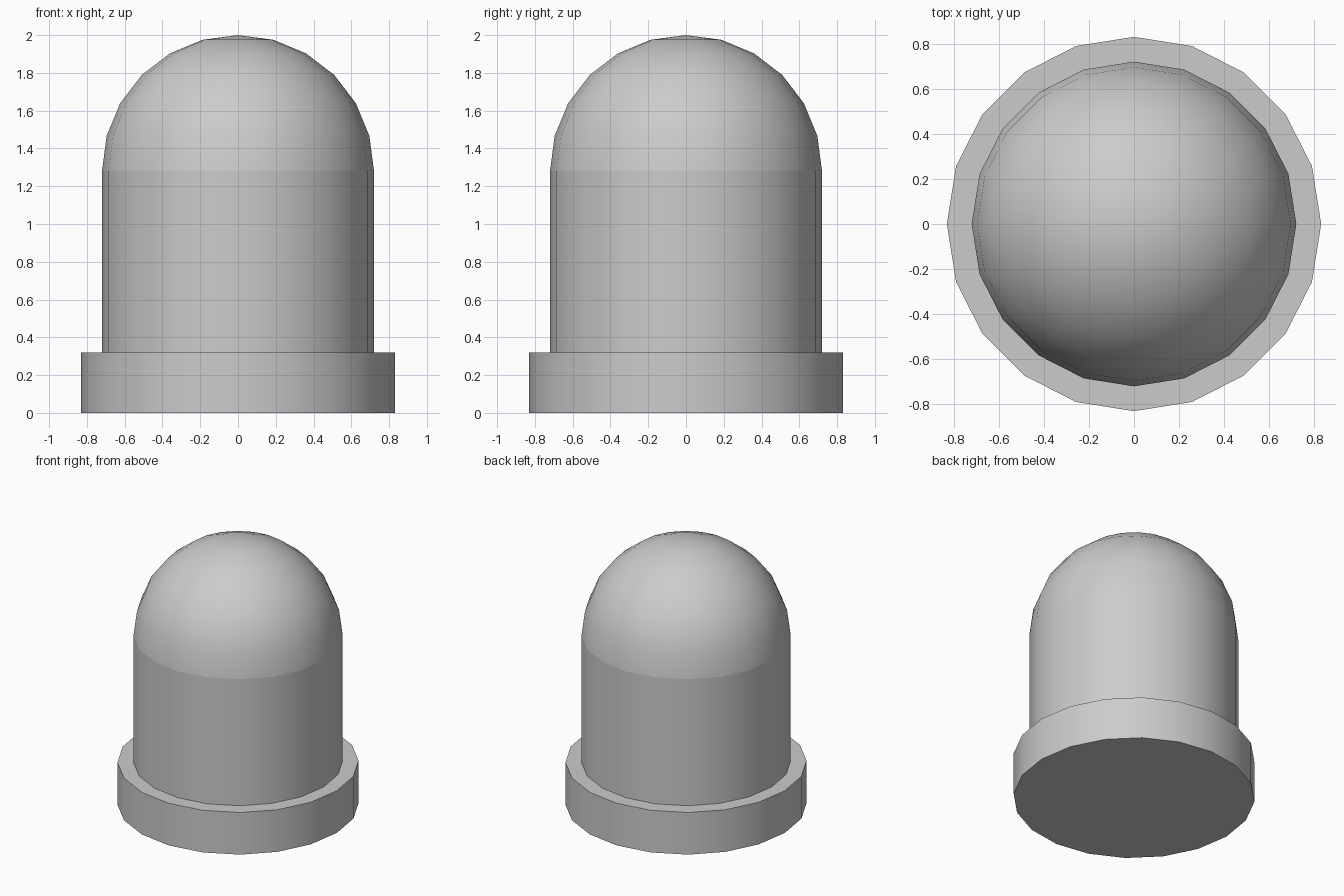
import bpy
import bmesh
from math import sin, cos, pi, radians

SIDES = 20
BASE_RADIUS, BASE_TOP = 0.83, 0.32
BODY_RADIUS, DOME_START = 0.72, 1.28
DOME_RINGS = 6

cube = bpy.data.objects.get("Cube")
if cube:
    bpy.data.objects.remove(cube, do_unlink=True)

grey = bpy.data.materials.new("light_grey")
grey.use_nodes = True
grey.diffuse_color = (0.6, 0.6, 0.6, 1)
grey.node_tree.nodes["Principled BSDF"].inputs["Base Color"].default_value = grey.diffuse_color


def lathe(name, profile, bottom_cap=False, top_cap=False, pole=None):
    """Stack rings from (radius, height) pairs, optionally closing the ends."""
    bm = bmesh.new()
    rings = [[bm.verts.new((r * cos(2 * pi * i / SIDES), r * sin(2 * pi * i / SIDES), z))
              for i in range(SIDES)] for r, z in profile]
    for low, high in zip(rings, rings[1:]):
        for i in range(SIDES):
            j = (i + 1) % SIDES
            bm.faces.new((low[i], low[j], high[j], high[i]))
    if bottom_cap:
        bm.faces.new(rings[0][::-1])
    if top_cap:
        bm.faces.new(rings[-1])
    if pole is not None:
        tip = bm.verts.new((0, 0, pole))
        for i in range(SIDES):
            bm.faces.new((rings[-1][i], rings[-1][(i + 1) % SIDES], tip))
    mesh = bpy.data.meshes.new(name)
    bm.to_mesh(mesh)
    bm.free()
    mesh.materials.append(grey)
    obj = bpy.data.objects.new(name, mesh)
    bpy.context.collection.objects.link(obj)
    bpy.ops.object.select_all(action="DESELECT")
    obj.select_set(True)
    bpy.context.view_layer.objects.active = obj
    bpy.ops.object.shade_smooth_by_angle(angle=radians(30))
    return obj


# Wide flat base
lathe("base_flange", [(BASE_RADIUS, 0), (BASE_RADIUS, BASE_TOP)],
      bottom_cap=True, top_cap=True)

# Straight body wall
lathe("body", [(BODY_RADIUS, BASE_TOP), (BODY_RADIUS, DOME_START)])

# Hemispherical cap
angles = [pi / 2 * k / DOME_RINGS for k in range(DOME_RINGS)]
lathe("dome", [(BODY_RADIUS * cos(a), DOME_START + BODY_RADIUS * sin(a)) for a in angles],
      pole=DOME_START + BODY_RADIUS)
